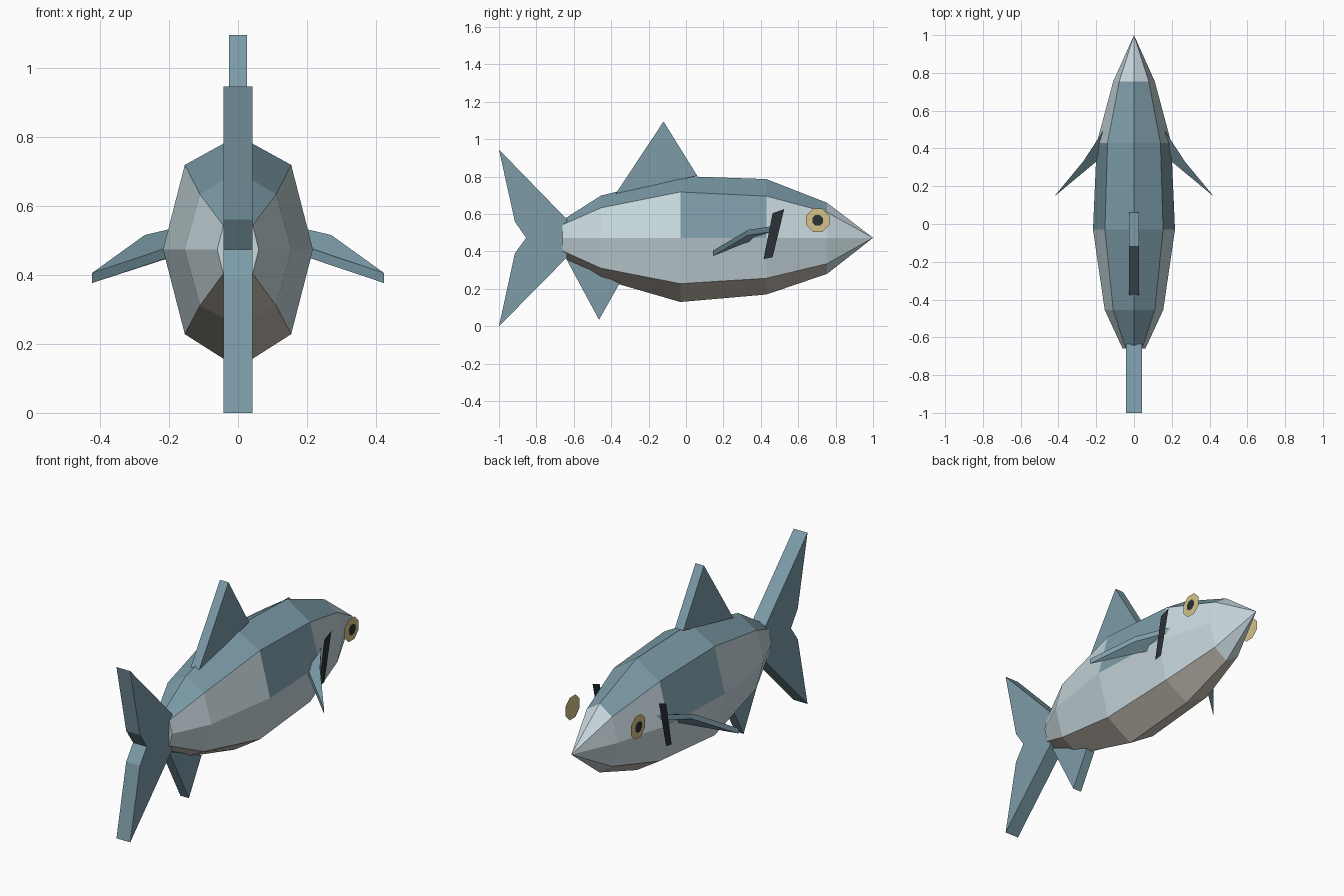
import bpy, bmesh, math
from mathutils import Vector

if "Cube" in bpy.data.objects:
    bpy.data.objects.remove(bpy.data.objects["Cube"])

MID = 0.473  # height of the body centre line


def material(name, rgb):
    m = bpy.data.materials.new(name)
    m.diffuse_color = (*rgb, 1)
    m.use_nodes = True
    m.node_tree.nodes["Principled BSDF"].inputs["Base Color"].default_value = m.diffuse_color
    return m


BLUE = material("fin_blue", (0.20, 0.33, 0.39))
SILVER = material("side_silver", (0.58, 0.69, 0.73))
BELLY = material("belly_beige", (0.56, 0.51, 0.45))
YELLOW = material("eye_yellow", (0.66, 0.54, 0.25))
DARK = material("dark", (0.025, 0.032, 0.038))


def finish(name, bm, *mats, fix_normals=True):
    if fix_normals:
        bmesh.ops.recalc_face_normals(bm, faces=bm.faces)
    mesh = bpy.data.meshes.new(name)
    bm.to_mesh(mesh)
    bm.free()
    for m in mats:
        mesh.materials.append(m)
    ob = bpy.data.objects.new(name, mesh)
    bpy.context.collection.objects.link(ob)
    return ob


def prism(name, points, offset, mat):
    """Polygon of 3D points extruded along an offset vector."""
    bm = bmesh.new()
    face = bm.faces.new([bm.verts.new(p) for p in points])
    ext = bmesh.ops.extrude_face_region(bm, geom=[face], use_keep_orig=True)
    moved = [g for g in ext["geom"] if isinstance(g, bmesh.types.BMVert)]
    bmesh.ops.translate(bm, verts=moved, vec=Vector(offset))
    return finish(name, bm, mat)


def flat_fin(name, profile, half):
    return prism(name, [(-half, y, z) for y, z in profile], (2 * half, 0, 0), BLUE)


def sheet(name, points, mat, side):
    """Single flat polygon facing outward along x."""
    bm = bmesh.new()
    f = bm.faces.new([bm.verts.new(p) for p in points])
    f.normal_update()
    if f.normal.x * side < 0:
        f.normal_flip()
    return finish(name, bm, mat, fix_normals=False)


# Body: eight-sided rings (y, half width, top, shoulder, lower shoulder, bottom)
stations = [
    (-0.66, 0.060, 0.095, 0.070, 0.070, 0.100),
    (-0.455, 0.155, 0.226, 0.160, 0.162, 0.220),
    (-0.03, 0.217, 0.330, 0.245, 0.245, 0.343),
    (0.43, 0.197, 0.314, 0.223, 0.216, 0.303),
    (0.755, 0.110, 0.187, 0.136, 0.138, 0.192),
]
bm = bmesh.new()
rings = []
for y, w, top, up, low, bottom in stations:
    s = w * 0.71
    loop = [(0, top), (s, up), (w, 0), (s, -low), (0, -bottom), (-s, -low), (-w, 0), (-s, up)]
    rings.append([bm.verts.new((x, y, MID + z)) for x, z in loop])
nose = bm.verts.new((0, 1, MID))
for k, (a, b) in enumerate(zip(rings, rings[1:])):
    for i in range(8):
        j = (i + 1) % 8
        f = bm.faces.new((a[i], a[j], b[j], b[i]))
        if i in (0, 7) or (k == 2 and i in (1, 6)):
            f.material_index = 0      # blue back and flank patch
        else:
            f.material_index = 2 if i in (3, 4) else 1
for i in range(8):
    bm.faces.new((rings[-1][i], rings[-1][(i + 1) % 8], nose)).material_index = 1
bm.faces.new(rings[0]).material_index = 1
finish("body", bm, BLUE, SILVER, BELLY)

# Fins on the centre line
flat_fin("tail_fin", [(-1, 0.945), (-0.915, 0.56), (-0.855, MID), (-0.915, 0.39),
                      (-1, 0), (-0.635, 0.37), (-0.635, 0.57)], 0.042)
flat_fin("dorsal_fin", [(-0.375, 0.71), (-0.12, 1.095), (0.06, 0.805)], 0.026)
flat_fin("anal_fin", [(-0.64, 0.36), (-0.465, 0.035), (-0.355, 0.23)], 0.026)

# Paired parts on each side
for side, label in ((1, "right"), (-1, "left")):
    # Swept-back side fin
    fin = [(0.165, 0.49, 0.54), (0.27, 0.33, 0.515), (0.423, 0.145, 0.405),
           (0.212, 0.32, 0.476), (0.13, 0.40, 0.50)]
    prism(label + "_side_fin", [(side * x, y, z) for x, y, z in fin], (0, 0, -0.029), BLUE)

    # Gill slit
    gill = [(0.463, 0.604), (0.525, 0.627), (0.463, 0.369), (0.415, 0.36)]
    sheet(label + "_gill", [(side * 0.203, y, z) for y, z in gill], DARK, side)

    # Eye disc and pupil
    for part, r, x, mat in (("eye", 0.067, 0.2, YELLOW), ("pupil", 0.031, 0.204, DARK)):
        angles = [math.radians(22.5 + 45 * i) for i in range(8)]
        pts = [(side * x, 0.704 + r * math.cos(a), 0.567 + r * math.sin(a)) for a in angles]
        sheet(f"{label}_{part}", pts, mat, side)
